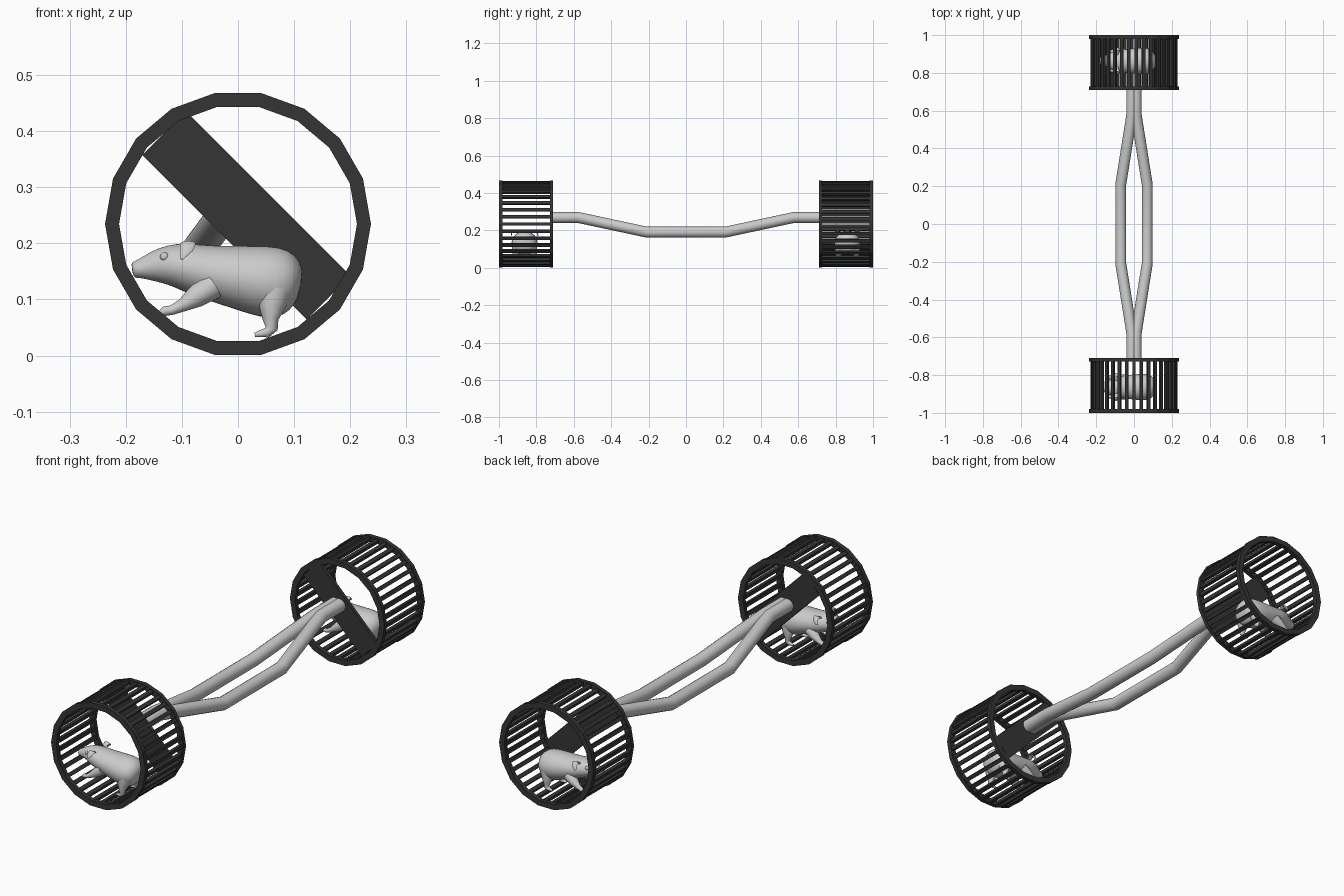
import bpy, bmesh, math
from mathutils import Vector, Matrix

if "Cube" in bpy.data.objects:
    bpy.data.objects.remove(bpy.data.objects["Cube"])

dark = bpy.data.materials.new("dark_metal")
dark.diffuse_color = (0.035, 0.035, 0.035, 1)
dark.use_nodes = True
dark.node_tree.nodes["Principled BSDF"].inputs["Base Color"].default_value = dark.diffuse_color
R_OUT, R_IN, CZ = 0.237, 0.212, 0.2345


def finish(name, bm, mat=None, smooth=None):
    bmesh.ops.recalc_face_normals(bm, faces=bm.faces)
    me = bpy.data.meshes.new(name)
    bm.to_mesh(me)
    bm.free()
    ob = bpy.data.objects.new(name, me)
    bpy.context.collection.objects.link(ob)
    if mat:
        me.materials.append(mat)
    if smooth:
        bpy.ops.object.select_all(action='DESELECT')
        ob.select_set(True)
        bpy.context.view_layer.objects.active = ob
        bpy.ops.object.shade_smooth_by_angle(angle=math.radians(smooth))
    return ob


def loft(name, stations, axis, sides=16, smooth=50, sub=0):
    """Skin elliptical sections (x, y, z, radius along axis, other radius)."""
    bm = bmesh.new()
    pts = [Vector(s[:3]) for s in stations]
    rings = []
    for i, s in enumerate(stations):
        d = (pts[min(i + 1, len(pts) - 1)] - pts[max(i - 1, 0)]).normalized()
        u = Vector(axis)
        u = (u - d * u.dot(d)).normalized()
        v = d.cross(u)
        rings.append([bm.verts.new(pts[i] + u * s[3] * math.cos(a) + v * s[4] * math.sin(a))
                      for a in (2 * math.pi * k / sides for k in range(sides))])
    for a, b in zip(rings, rings[1:]):
        for k in range(sides):
            n = (k + 1) % sides
            bm.faces.new((a[k], a[n], b[n], b[k]))
    bm.faces.new(rings[0])
    bm.faces.new(rings[-1])
    ob = finish(name, bm, smooth=smooth)
    if sub:
        m = ob.modifiers.new("round", 'SUBSURF')
        m.levels = m.render_levels = sub
    return ob


def box(bm, size, matrix):
    bmesh.ops.create_cube(bm, size=1, matrix=matrix @ Matrix.Diagonal((*size, 1)))


def rim(name, y0, y1):
    bm = bmesh.new()
    prof = [(R_OUT, y0), (R_OUT, y1), (R_IN, y1), (R_IN, y0)]
    rows = []
    for k in range(18):
        a = math.radians(20 * k)
        rows.append([bm.verts.new((r * math.cos(a), y, CZ + r * math.sin(a))) for r, y in prof])
    for k in range(18):
        p, q = rows[k], rows[(k + 1) % 18]
        for j in range(4):
            n = (j + 1) % 4
            bm.faces.new((p[j], p[n], q[n], q[j]))
    finish(name, bm, dark)


def wheel(tag, s, turn):
    # two rims
    rim(tag + "_inner_rim", s * 0.71, s * 0.728)
    rim(tag + "_outer_rim", s * 0.98, s * 1.0)
    # rungs between the rims
    bm = bmesh.new()
    for k in range(36):
        m = (Matrix.Translation((0, s * 0.855, CZ))
             @ Matrix.Rotation(math.radians(10 * k + turn), 4, 'Y')
             @ Matrix.Translation((0.223, 0, 0)))
        box(bm, (0.014, 0.27, 0.017), m)
    finish(tag + "_rungs", bm, dark)
    # diagonal mounting plate on the inner side
    bm = bmesh.new()
    m = Matrix.Translation((0.015, s * 0.719, 0.25)) @ Matrix.Rotation(math.radians(45), 4, 'Y')
    box(bm, (0.415, 0.016, 0.11), m)
    finish(tag + "_plate", bm, dark)


def pig(tag, y):
    # body and head in one tapering form
    side = [(-.189, .152, .013, .013), (-.183, .153, .019, .015), (-.172, .155, .021, .018),
            (-.152, .159, .029, .027), (-.125, .162, .045, .036), (-.10, .160, .055, .042),
            (-.06, .149, .060, .048), (0, .140, .068, .057), (.05, .131, .072, .066),
            (.082, .129, .067, .062), (.102, .124, .051, .046), (.112, .122, .025, .022)]
    loft(tag + "_body", [(x, y, z, w, h) for x, z, w, h in side], (0, 1, 0), 20, 60, 1)
    for n, s in (("left", 1), ("right", -1)):
        # legs
        loft(f"{tag}_{n}_front_leg",
             [(x, y + s * dy, z, r, r * 0.95) for x, dy, z, r in
              [(-.045, .04, .125, .026), (-.075, .046, .105, .021), (-.10, .050, .089, .012),
               (-.118, .051, .081, .009), (-.131, .051, .079, .009), (-.140, .051, .076, .004)]],
             (0, 1, 0), 12, 60)
        loft(f"{tag}_{n}_hind_leg",
             [(x, y + s * dy, z, r, r) for x, dy, z, r in
              [(.065, .036, .115, .032), (.060, .045, .085, .023), (.058, .049, .064, .014),
               (.060, .050, .048, .011), (.052, .050, .041, .009), (.030, .050, .037, .004)]],
             (0, 1, 0), 12, 60)
        # drooping ears
        loft(f"{tag}_{n}_ear",
             [(-.093, y + s * .035, .190, .009, .004), (-.089, y + s * .055, .200, .014, .004),
              (-.092, y + s * .068, .190, .012, .003), (-.101, y + s * .072, .172, .003, .002)],
             (1, 0, 0), 10, 60)
        # eyes
        bm = bmesh.new()
        bmesh.ops.create_uvsphere(bm, u_segments=12, v_segments=8, radius=0.008,
                                  matrix=Matrix.Translation((-.131, y + s * .033, .176)))
        finish(f"{tag}_{n}_eye", bm, smooth=60)
    # short curled tail
    loft(tag + "_tail", [(.085, y, .176, .006, .006), (.100, y + .003, .172, .006, .006),
                         (.106, y + .006, .164, .005, .005), (.103, y + .01, .156, .003, .003)],
         (0, 1, 0), 8, 60)


# twin bent handle bars
for name, s in (("left_handle_bar", -1), ("right_handle_bar", 1)):
    path = [(.012, -.712, .269), (.012, -.575, .269), (.07, -.21, .191),
            (.07, .21, .191), (.012, .575, .269), (.012, .712, .269)]
    loft(name, [(s * x, y, z, .029, .029) for x, y, z in path], (1, 0, 0), 16, 40)

# exercise wheels with a pig in each
for tag, s, turn in (("front", -1, 0), ("back", 1, 3)):
    wheel(tag + "_wheel", s, turn)
    pig(tag + "_pig", s * 0.863)
